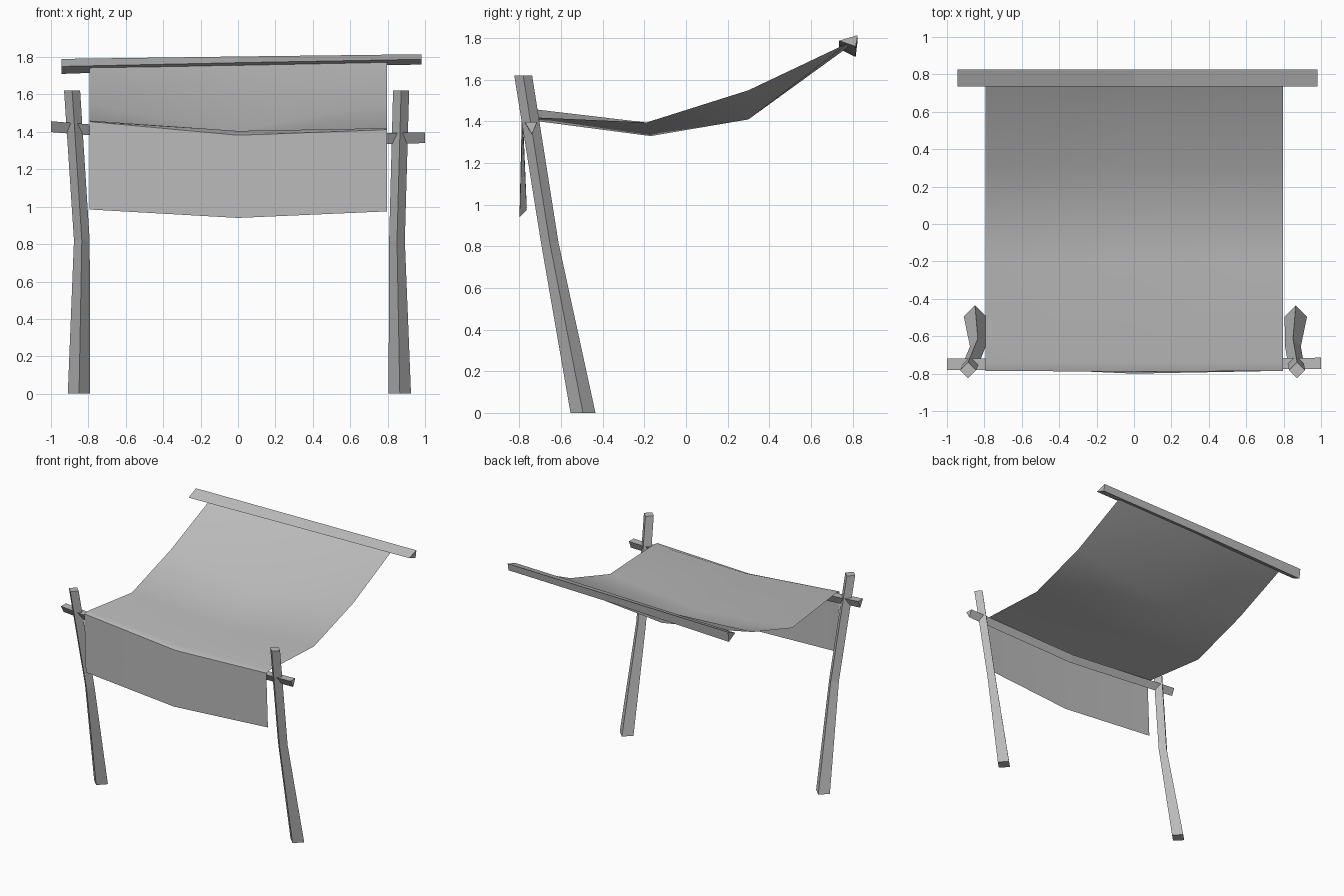
import bpy, bmesh

cube = bpy.data.objects.get("Cube")
if cube:
    bpy.data.objects.remove(cube)

grey = bpy.data.materials.new("plain_grey")
grey.use_nodes = True
grey.diffuse_color = (0.5, 0.5, 0.5, 1)
grey.node_tree.nodes["Principled BSDF"].inputs["Base Color"].default_value = (0.5, 0.5, 0.5, 1)


def loft(name, rings, closed=True):
    """Join rows of points with quads; closed rows become a capped solid."""
    bm = bmesh.new()
    rows = [[bm.verts.new(p) for p in ring] for ring in rings]
    n = len(rows[0])
    for a, b in zip(rows, rows[1:]):
        for i in range(n if closed else n - 1):
            j = (i + 1) % n
            bm.faces.new((a[i], a[j], b[j], b[i]))
    if closed:
        bm.faces.new(rows[0][::-1])
        bm.faces.new(rows[-1])
        bmesh.ops.recalc_face_normals(bm, faces=bm.faces)
    mesh = bpy.data.meshes.new(name)
    bm.to_mesh(mesh)
    bm.free()
    mesh.materials.append(grey)
    obj = bpy.data.objects.new(name, mesh)
    bpy.context.collection.objects.link(obj)
    return obj


def diamond(x, y, z, r):
    return [(x + r, y, z), (x, y + r, z), (x - r, y, z), (x, y - r, z)]


# Leaning, slightly crooked four-sided posts
for name, xs in (("right_post", (-0.85, -0.835, -0.887)),
                 ("left_post", (0.865, 0.85, 0.872))):
    loft(name, [diamond(xs[0], -0.495, 0, 0.06),
                diamond(xs[1], -0.655, 0.82, 0.042),
                diamond(xs[2], -0.782, 1.62, 0.043)])

# Three-sided front crossbar with its edge pointing down
loft("front_crossbar", [[(x, y - 0.03, z), (x, y + 0.03, z), (x, y + 0.005, z - 0.058)]
                        for x, y, z in ((-1, -0.75, 1.457), (0, -0.748, 1.375), (1, -0.745, 1.398))])

# Three-sided back beam
loft("back_beam", [[(x, 0.735, mid), (x, 0.825, top), (x, 0.815, low)]
                   for x, top, mid, low in ((-0.945, 1.79, 1.75, 1.71),
                                            (0, 1.803, 1.77, 1.742),
                                            (0.98, 1.815, 1.788, 1.76))])

# Sagging cloth: each row is y at the edge and middle, then z at right, middle, left
rows = [(0.785, 0.785, 1.755, 1.762, 1.78),
        (0.3, 0.3, 1.55, 1.41, 1.55),
        (-0.19, -0.17, 1.395, 1.33, 1.395),
        (-0.74, -0.74, 1.46, 1.405, 1.42),
        (-0.785, -0.79, 1.455, 1.382, 1.412),
        (-0.765, -0.8, 0.985, 0.94, 0.975)]
cloth = loft("cloth_canopy", [[(-0.793, ye, zr), (0, ym, zm), (0.797, ye, zl)]
                              for ye, ym, zr, zm, zl in rows][::-1], closed=False)
bpy.context.view_layer.objects.active = cloth
cloth.select_set(True)
bpy.ops.object.shade_smooth_by_angle(angle=0.7)
